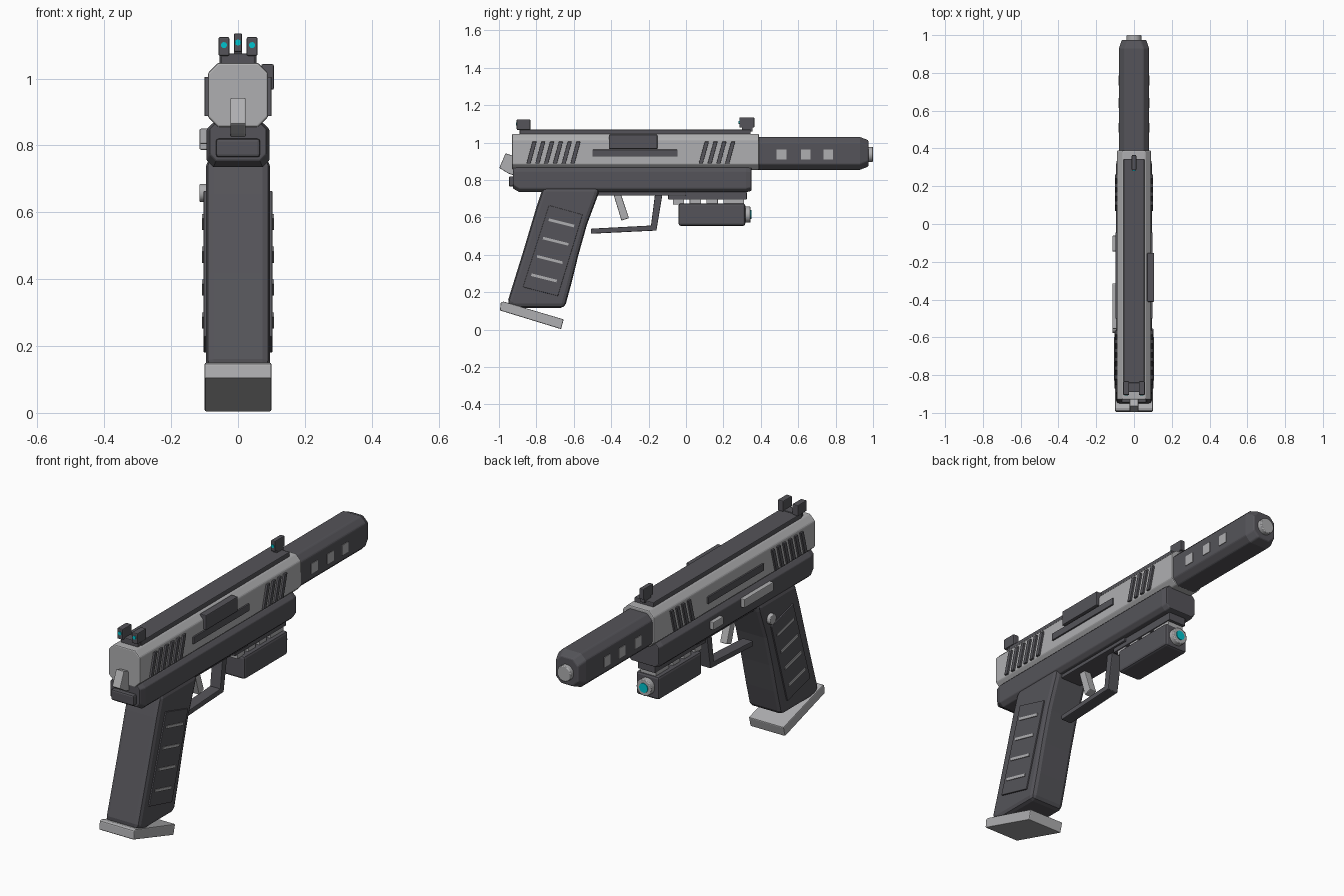
import bpy, bmesh, math
from mathutils import Matrix

old = bpy.data.objects.get("Cube")
if old:
    bpy.data.objects.remove(old, do_unlink=True)


def material(name, r, g, b):
    m = bpy.data.materials.new(name)
    m.use_nodes = True
    m.diffuse_color = (r, g, b, 1)
    m.node_tree.nodes["Principled BSDF"].inputs["Base Color"].default_value = (r, g, b, 1)
    return m


DARK = material("dark gunmetal", 0.09, 0.088, 0.1)
LIGHT = material("light steel", 0.43, 0.43, 0.44)
GLOW = material("cyan glow", 0.0, 0.55, 0.62)


def finish(name, bm, mat, bevel=0.0, mirror=False):
    bmesh.ops.recalc_face_normals(bm, faces=bm.faces[:])
    me = bpy.data.meshes.new(name)
    bm.to_mesh(me)
    bm.free()
    me.materials.append(mat)
    ob = bpy.data.objects.new(name, me)
    bpy.context.collection.objects.link(ob)
    if bevel:
        mod = ob.modifiers.new("bevel", "BEVEL")
        mod.width = bevel
        mod.segments = 2
        mod.limit_method = "ANGLE"
        mod.angle_limit = math.radians(40)
    if mirror:
        ob.modifiers.new("mirror", "MIRROR")
    return ob


def loft(bm, rings):
    """Skin matching rings of points and cap both ends."""
    loops = [[bm.verts.new(p) for p in ring] for ring in rings]
    n = len(loops[0])
    for a, b in zip(loops, loops[1:]):
        for i in range(n):
            j = (i + 1) % n
            bm.faces.new((a[i], a[j], b[j], b[i]))
    bm.faces.new(loops[0])
    bm.faces.new(loops[-1])


def prism(name, outlines, x0, x1, mat, bevel=0.0, mirror=False):
    """Side outlines in (y, z), extruded across x."""
    bm = bmesh.new()
    for pts in outlines:
        loft(bm, [[(x, y, z) for y, z in pts] for x in (x0, x1)])
    return finish(name, bm, mat, bevel, mirror)


def rect(y0, y1, z0, z1):
    return [(y0, z0), (y1, z0), (y1, z1), (y0, z1)]


def box(name, x0, x1, y0, y1, z0, z1, mat, bevel=0.004, mirror=False):
    return prism(name, [rect(y0, y1, z0, z1)], x0, x1, mat, bevel, mirror)


def octagon(y, w, z0, z1, c):
    half = [(w - c, z0), (w, z0 + c), (w, z1 - c), (w - c, z1)]
    return [(x, y, z) for x, z in half] + [(-x, y, z) for x, z in reversed(half)]


def body(name, sections, mat, bevel):
    bm = bmesh.new()
    loft(bm, [octagon(*s) for s in sections])
    return finish(name, bm, mat, bevel)


def cylinder(name, centre, radius, depth, axis, mat, bevel=0.0, mirror=False):
    bm = bmesh.new()
    turn = Matrix.Rotation(math.pi / 2, 4, "X" if axis == "Y" else "Y")
    bmesh.ops.create_cone(bm, cap_ends=True, segments=20, radius1=radius, radius2=radius,
                          depth=depth, matrix=Matrix.Translation(centre) @ turn)
    ob = finish(name, bm, mat, bevel, mirror)
    bpy.ops.object.select_all(action="DESELECT")
    ob.select_set(True)
    bpy.context.view_layer.objects.active = ob
    bpy.ops.object.shade_smooth_by_angle()
    return ob


# Main bodies
body("slide", [(-0.93, 0.09, 0.855, 1.047, 0.03), (0.39, 0.09, 0.855, 1.047, 0.03)], LIGHT, 0.006)
body("frame", [(-0.925, 0.085, 0.755, 0.868, 0.02), (-0.89, 0.094, 0.735, 0.868, 0.02),
               (0.32, 0.094, 0.735, 0.868, 0.02), (0.35, 0.088, 0.742, 0.866, 0.02)], DARK, 0.004)
body("barrel_shroud", [(0.38, 0.08, 0.855, 1.03, 0.03), (0.93, 0.08, 0.855, 1.03, 0.03),
                       (0.975, 0.064, 0.872, 1.013, 0.03)], DARK, 0.006)
cylinder("muzzle", (0, 0.98, 0.937), 0.04, 0.04, "Y", LIGHT, 0.004)
box("frame_underside", -0.06, 0.06, -0.48, 0.0, 0.717, 0.74, DARK)
box("rear_tang", -0.066, 0.066, -0.947, -0.9, 0.765, 0.82, DARK, 0.008)

# Shroud windows
prism("shroud_windows", [rect(y - 0.026, y + 0.026, 0.91, 0.962) for y in (0.51, 0.64, 0.76)],
      0.075, 0.083, LIGHT, 0, True)

# Top strip and sights
box("top_strip", -0.055, 0.055, -0.87, 0.345, 1.04, 1.07, DARK)
box("front_sight_post", -0.012, 0.012, 0.3, 0.355, 1.06, 1.09, DARK, 0.002)
box("front_sight_blade", -0.012, 0.012, 0.285, 0.365, 1.08, 1.135, DARK)
box("rear_sight_base", -0.05, 0.05, -0.89, -0.84, 1.04, 1.075, DARK)
box("rear_sight_ears", 0.026, 0.058, -0.905, -0.832, 1.068, 1.124, DARK, 0.004, True)
cylinder("rear_sight_dots", (0.042, -0.905, 1.1), 0.009, 0.008, "Y", GLOW, 0, True)
cylinder("front_sight_dot", (0, 0.285, 1.108), 0.009, 0.008, "Y", GLOW)


# Slide details
def slanted(y):
    return [(y, 0.888), (y + 0.022, 0.888), (y + 0.054, 1.005), (y + 0.032, 1.005)]


prism("rear_serrations", [slanted(-0.853 + i * 0.047) for i in range(6)], 0.08, 0.1, DARK, 0.002, True)
prism("front_serrations", [slanted(0.068 + i * 0.047) for i in range(4)], 0.08, 0.1, DARK, 0.002, True)
box("side_strips", 0.08, 0.098, -0.5, -0.045, 0.925, 0.962, DARK, 0.003, True)
box("ejection_port", 0.07, 0.107, -0.412, -0.153, 0.967, 1.043, DARK, 0.004)
prism("hammer", [[(-0.965, 0.943), (-0.92, 0.928), (-0.92, 0.825), (-0.95, 0.835), (-0.998, 0.865)]],
      -0.023, 0.023, LIGHT, 0.004)

# Left-hand controls sit on the -x side
box("slide_stop", -0.115, -0.08, -0.555, -0.315, 0.805, 0.85, LIGHT)
box("takedown_lever", -0.115, -0.08, -0.145, -0.062, 0.787, 0.828, LIGHT)
cylinder("magazine_button", (-0.1, -0.55, 0.658), 0.027, 0.03, "X", LIGHT, 0.003)

# Grip
prism("grip", [[(-0.46, 0.76), (-0.472, 0.715), (-0.53, 0.56), (-0.575, 0.4), (-0.612, 0.25),
                (-0.648, 0.117), (-0.92, 0.117), (-0.957, 0.14), (-0.87, 0.42), (-0.8, 0.655),
                (-0.765, 0.76)]], -0.096, 0.096, DARK, 0.022)
prism("grip_panels", [[(-0.733, 0.665), (-0.553, 0.615), (-0.685, 0.18), (-0.872, 0.228)]],
      0.085, 0.103, DARK, 0.003, True)
ridges = []
for i in range(4):
    y, z = -0.735 - i * 0.031, 0.588 - i * 0.098
    ridges.append([(y, z - 0.007), (y + 0.136, z - 0.041), (y + 0.138, z - 0.027), (y + 0.002, z + 0.007)])
prism("grip_ridges", ridges, 0.09, 0.107, LIGHT, 0, True)
prism("magazine_base", [[(-0.995, 0.103), (-0.668, 0.003), (-0.654, 0.055), (-0.975, 0.15), (-0.99, 0.147)]],
      -0.1, 0.1, LIGHT, 0.005)

# Trigger and guard
prism("trigger", [[(-0.39, 0.73), (-0.35, 0.73), (-0.305, 0.597), (-0.345, 0.583)]],
      -0.02, 0.02, LIGHT, 0.004)
prism("trigger_guard", [[(-0.508, 0.513), (-0.158, 0.53), (-0.165, 0.558), (-0.508, 0.54)],
                        [(-0.19, 0.535), (-0.158, 0.53), (-0.125, 0.73), (-0.165, 0.73)]],
      -0.03, 0.03, DARK, 0.004)

# Under-barrel lamp on its rail
box("accessory_rail", -0.05, 0.05, -0.095, 0.325, 0.695, 0.738, DARK)
prism("rail_teeth", [rect(y, y + 0.06, 0.67, 0.7) for y in (-0.07, 0.02, 0.11, 0.2, 0.25)],
      -0.045, 0.045, LIGHT, 0.002)
box("lamp_body", -0.065, 0.065, -0.04, 0.317, 0.555, 0.675, DARK, 0.012)
cylinder("lamp_bezel", (0, 0.325, 0.615), 0.043, 0.04, "Y", LIGHT, 0.004)
cylinder("lamp_lens", (0, 0.345, 0.615), 0.024, 0.008, "Y", GLOW)
